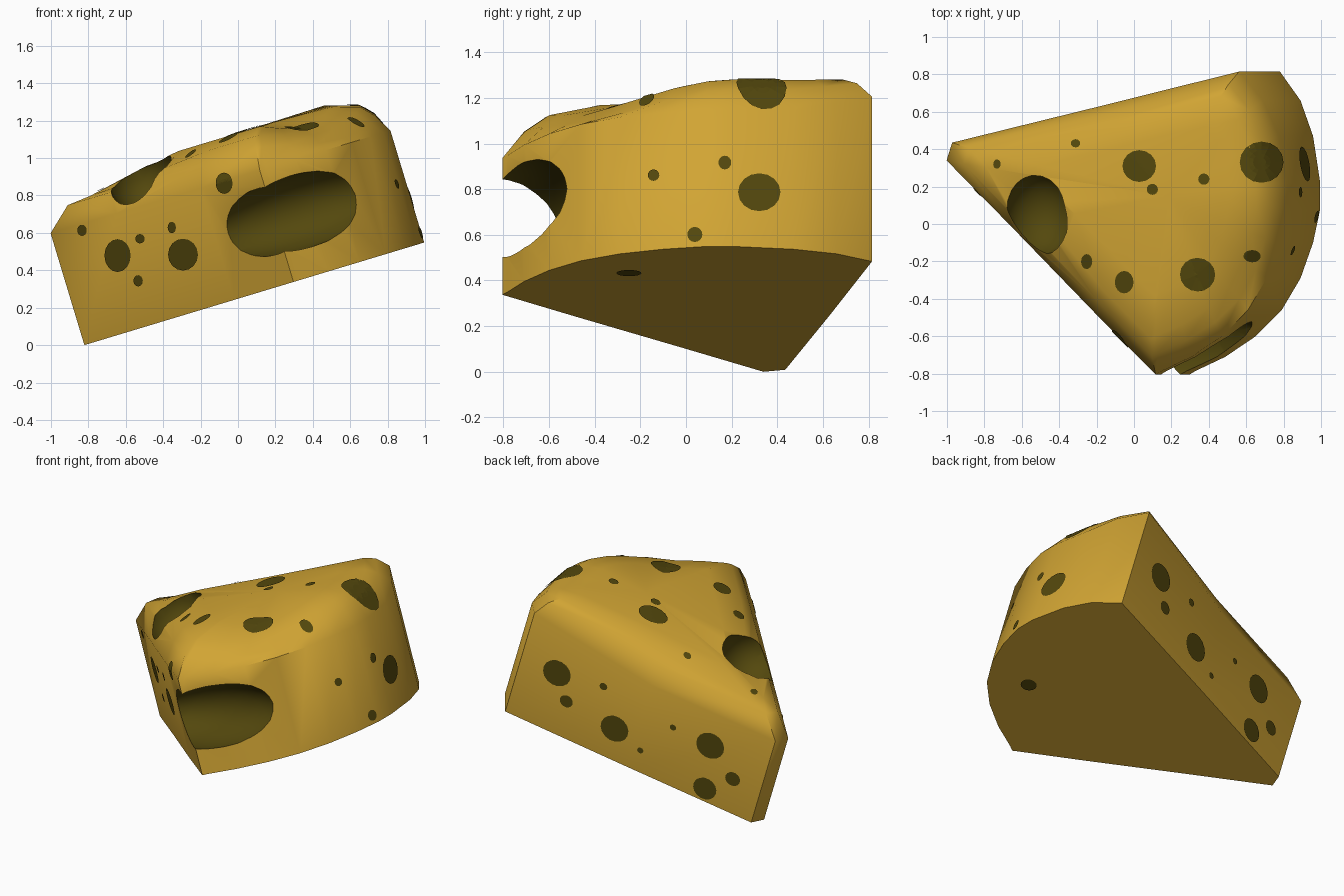
import bpy, bmesh, math
from mathutils import Matrix, Vector
from mathutils.bvhtree import BVHTree

if "Cube" in bpy.data.objects:
    bpy.data.objects.remove(bpy.data.objects["Cube"])

TILT = math.radians(16.8)
M = Matrix.Translation((0, 0, 0.248)) @ Matrix.Rotation(-TILT, 4, 'Y')


def material(name, rgb):
    m = bpy.data.materials.new(name)
    m.diffuse_color = (*rgb, 1)
    m.use_nodes = True
    m.node_tree.nodes["Principled BSDF"].inputs["Base Color"].default_value = m.diffuse_color
    return m


cheese = material("cheese_yellow", (0.64, 0.375, 0.034))
dark = material("hole_brown", (0.088, 0.065, 0.004))


def add_object(name, bm):
    me = bpy.data.meshes.new(name)
    bm.to_mesh(me)
    bm.free()
    ob = bpy.data.objects.new(name, me)
    bpy.context.collection.objects.link(ob)
    me.materials.append(cheese)
    me.materials.append(dark)
    return ob


# Wedge: outline lofted upward, rounded over toward the top
outline = [(-.858, .34), (-.49, -.02), (-.02, -.485), (.31, -.805), (.345, -.785),
           (.51, -.71), (.68, -.6), (.825, -.46), (.93, -.29), (1.0, -.1), (1.04, .08),
           (1.04, .22), (1.0, .47), (.93, .66), (.815, .815), (0, .63), (-.827, .435)]
centre = Vector((.45, .15))


def height(p, w, ring):
    """Sagging front rind, raised back corner, thinner tip."""
    if ring == 0:
        return w
    if ring > 1:
        w -= .085 * math.exp(-((p.y + .38) / .35) ** 2) * min(1, max(0, (p.x - .38) / .2))
        w -= .05 * min(1, max(0, (-.1 - p.x) / .3)) * (ring > 2)
    corner = math.exp(-((p.x - .8) / .3) ** 2 - ((p.y - .8) / .22) ** 2)
    return w + (0, .13, .09, .07, .03)[ring] * corner


bm = bmesh.new()
rings = []
for r, (k, w) in enumerate([(1, 0), (1, .625), (.9, .742), (.8, .805), (.56, .848)]):
    pts = [centre + (Vector(p) - centre) * k for p in outline]
    rings.append([bm.verts.new(M @ Vector((p.x, p.y, height(p, w, r)))) for p in pts])
n = len(outline)
for a, b in zip(rings, rings[1:]):
    for i in range(n):
        bm.faces.new((a[i], a[(i + 1) % n], b[(i + 1) % n], b[i]))
mid = bm.verts.new(M @ Vector((.45, .15, .848)))
for i in range(n):
    bm.faces.new((rings[-1][i], rings[-1][(i + 1) % n], mid))
bm.faces.new(rings[0][::-1])
bmesh.ops.recalc_face_normals(bm, faces=bm.faces)
body = add_object("cheese_wedge", bm)


# Two large hollows cut out of the wedge
def cutter(name, loc, radii):
    bm = bmesh.new()
    bmesh.ops.create_icosphere(bm, subdivisions=3, radius=1)
    bm.transform(M @ Matrix.Translation(loc) @ Matrix.Diagonal((*radii, 1)))
    for f in bm.faces:
        f.material_index = 1
    ob = add_object(name, bm)
    ob.hide_render = True
    mod = body.modifiers.new(name, 'BOOLEAN')
    mod.operation = 'DIFFERENCE'
    mod.solver = 'EXACT'
    mod.object = ob
    bpy.context.view_layer.objects.active = body
    bpy.ops.object.modifier_apply(modifier=name)
    bpy.data.objects.remove(ob)


cutter("edge_hollow", (-.30, .05, .76), (.19, .22, .19))
cutter("corner_hollow", (.44, -.72, .35), (.53, .25, .20))

for o in bpy.context.selected_objects:
    o.select_set(False)
body.select_set(True)
bpy.context.view_layer.objects.active = body
bpy.ops.object.shade_smooth_by_angle(angle=math.radians(50))

# Small dark holes: thin patches projected onto the surface along an axis
bm = bmesh.new()
bm.from_mesh(body.data)
tree = BVHTree.FromBMesh(bm)
bm.free()
spots = bmesh.new()


def spot(axis, sign, a, b, ra, rb):
    """axis = projection axis; sign = side that is projected from."""
    other = [i for i in range(3) if i != axis]
    d = Vector((0, 0, 0))
    d[axis] = -sign

    def hit(s, t):
        o = Vector((0, 0, 0))
        o[axis] = 3 * sign
        o[other[0]], o[other[1]] = s, t
        p, nrm, _, _ = tree.ray_cast(o, d)
        return None if p is None else spots.verts.new(p + nrm * .006)

    seg = 16
    mid = hit(a, b)
    loops = [[hit(a + ra * k / 5 * math.cos(2 * math.pi * i / seg),
                  b + rb * k / 5 * math.sin(2 * math.pi * i / seg)) for i in range(seg)]
             for k in range(1, 6)]
    for i in range(seg):
        j = (i + 1) % seg
        quads = [(mid, loops[0][i], loops[0][j])]
        quads += [(p[i], q[i], q[j], p[j]) for p, q in zip(loops, loops[1:])]
        for q in quads:
            if None in q:
                continue
            f = spots.faces.new(q)
            f.material_index = 1
            f.normal_update()
            if f.normal.dot(d) > 0:
                f.normal_flip()


# Front side (x, z, radii)
for s in [(-.64, .48, .07, .088), (-.29, .485, .08, .085), (-.07, .865, .045, .055),
          (-.83, .615, .025, .03), (-.35, .63, .022, .03), (-.52, .57, .025, .025),
          (-.53, .345, .025, .03)]:
    spot(1, -1, *s)
# Top (x, y, radii)
for s in [(.03, .31, .09, .085), (-.73, .32, .02, .025), (-.31, .43, .025, .022),
          (.1, .185, .03, .03), (.375, .24, .03, .03), (.68, .33, .115, .11),
          (.34, -.27, .095, .09), (-.25, -.2, .03, .04), (-.05, -.31, .05, .06),
          (.63, -.17, .045, .033)]:
    spot(2, 1, *s)
# Rind (y, z, radii)
for s in [(-.14, .86, .025, .025), (.17, .915, .028, .03), (.32, .785, .093, .083),
          (.04, .6, .033, .033)]:
    spot(0, 1, *s)
# Underside (x, y, radii)
spot(2, -1, .63, -.25, .045, .055)
# Back side (fraction from outer corner to tip, height fraction, radius)
for s, t, r in [(.143, .68, .09), (.207, .42, .042), (.325, .765, .025),
                (.41, .36, .09), (.526, .25, .02), (.619, .66, .02),
                (.772, .644, .09), (.888, .39, .048), (.798, .15, .075)]:
    p = M @ Vector((.81 - 1.637 * s, 0, .62 * t))
    spot(1, 1, p.x, p.z, r, r)
add_object("small_holes", spots)
